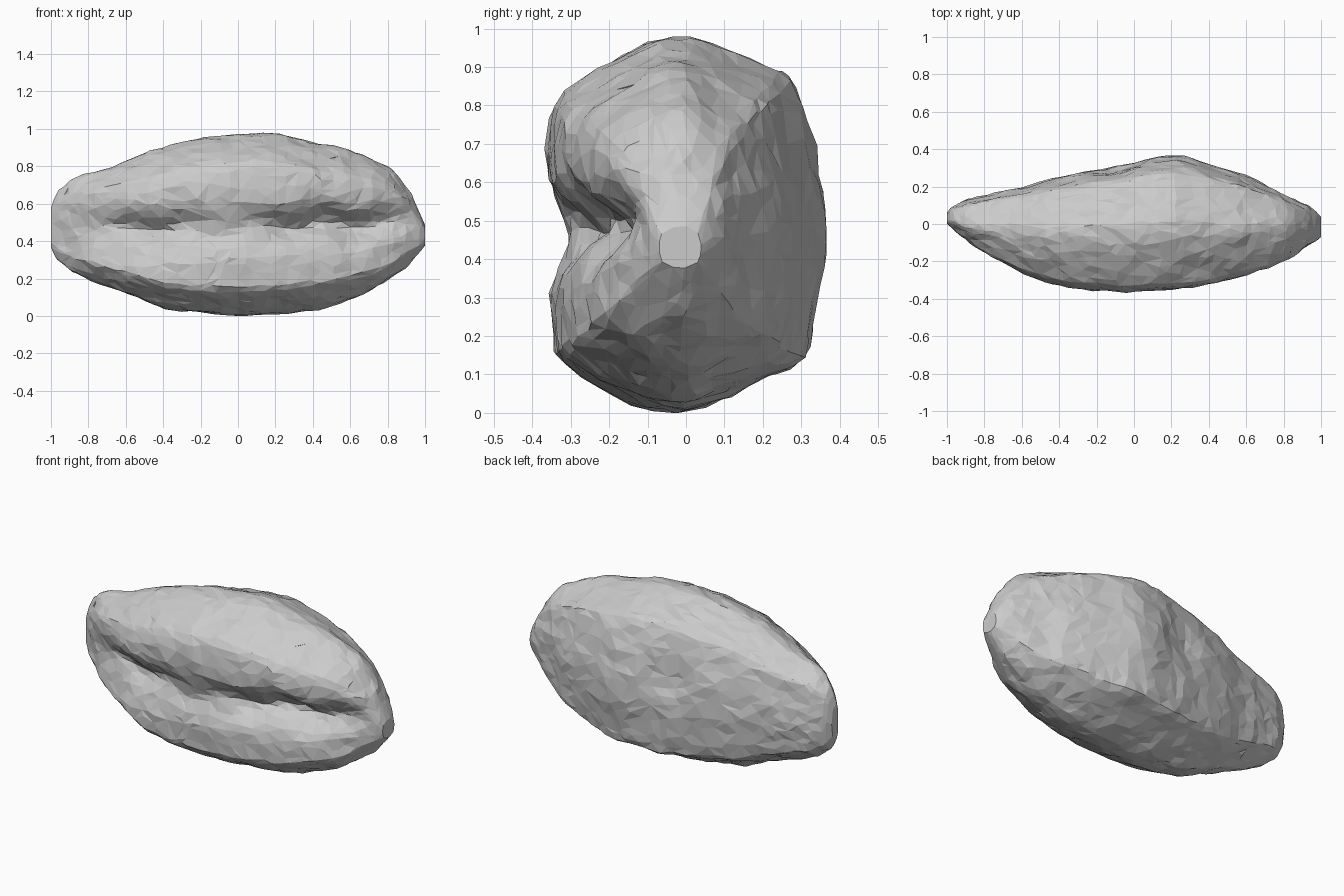
import bpy, bmesh, math
from mathutils import Vector, noise

if "Cube" in bpy.data.objects:
    bpy.data.objects.remove(bpy.data.objects["Cube"])

# Outline curves along the length: (x, value)
TOP = [(-1, .58), (-.98, .65), (-.94, .73), (-.7, .79), (-.4, .91), (-.2, .955), (0, .975), (.15, .985),
       (.3, .96), (.6, .885), (.8, .805), (.9, .71), (.96, .59), (1, .49)]
BOTTOM = [(-1, .37), (-.95, .26), (-.8, .2), (-.6, .13), (-.4, .04), (-.2, .015), (0, .005), (.2, .015),
          (.45, .04), (.7, .125), (.85, .22), (.95, .32), (1, .38)]
BACK = [(-1, .06), (-.96, .115), (-.6, .2), (-.4, .255), (-.2, .30), (0, .345), (.2, .372), (.3, .36),
        (.4, .325), (.6, .26), (.7, .21), (.8, .16), (.95, .09), (1, .04)]
FRONT = [(-1, .0), (-.94, -.06), (-.8, -.165), (-.6, -.27), (-.4, -.34), (-.2, -.36), (0, -.368),
         (.3, -.35), (.6, -.28), (.8, -.22), (.95, -.125), (1, -.07)]
# Depth of the front slit: two deep stretches with a shallow bridge
SLIT = [(-.8, 0), (-.65, .03), (-.5, .06), (-.35, .06), (-.2, .015), (0, .0), (.15, .045), (.3, .08),
        (.6, .09), (.8, .05), (.9, .01), (.97, 0)]
# Cross-section outline in unit coordinates (depth, height)
SECTION = [(1, 0), (.97, .22), (.9, .45), (.83, .65), (.78, .77), (.68, .82), (.35, .92), (.05, 1), (-.15, 1),
           (-.34, .95), (-.6, .84), (-.93, .67), (-.99, .5), (-1, .3), (-1, 0), (-.99, -.35), (-.95, -.52),
           (-.94, -.7), (-.7, -.83), (-.33, -.98), (.05, -1), (.2, -.96), (.5, -.86), (.85, -.74),
           (.9, -.55), (.96, -.3), (1, 0)]
RINGS, SIDES = 64, 80


def lerp_curve(curve, x):
    x = max(curve[0][0], min(curve[-1][0], x))
    for (a, va), (b, vb) in zip(curve, curve[1:]):
        if x <= b:
            return va + (vb - va) * (x - a) / (b - a)
    return curve[-1][1]


def sample(curve, x):
    h = min(.07, 1 - abs(x))                        # softened corners
    return sum(lerp_curve(curve, x + h * t) for t in (-1, -.5, 0, .5, 1)) / 5


def bump(v, centre, width):
    return math.exp(-((v - centre) / width) ** 2)


def even_section():
    pts = [Vector(p) for p in SECTION]
    lengths = [(b - a).length for a, b in zip(pts, pts[1:])]
    total, out = sum(lengths), []
    for k in range(SIDES):
        d, i = total * k / SIDES, 0
        while d > lengths[i]:
            d -= lengths[i]
            i += 1
        out.append(pts[i].lerp(pts[i + 1], d / lengths[i]))
    return [(out[k - 1] + out[k] * 4 + out[(k + 1) % SIDES]) / 6 for k in range(SIDES)]


UNIT = even_section()


def ring_points(x):
    top, bottom, back, front = (sample(c, x) for c in (TOP, BOTTOM, BACK, FRONT))
    yc, zc = (back + front) * .3, (top + bottom) / 2
    fade = 1 - abs(x) ** 5
    points = []
    for q in UNIT:
        u, v = q.lerp(q.normalized(), (1 - fade) * .4)   # rounder towards the ends
        y = yc + u * ((back - yc) if u > 0 else (yc - front))
        z = zc + v * (top - bottom) / 2
        if u < 0:                                   # front slit and its soft valley
            zs = .485 + .02 * x + .02 * math.sin(x * 17)
            y += sample(SLIT, x) * bump(z, zs, .065) + .055 * fade * bump(z, .455 + .02 * x, .12)
        else:                                       # shallow hollow in the back
            y -= .035 * bump(x, -.08, .14) * bump(z, .6, .17)
        p = Vector((x, y, z))
        w = noise.noise_vector(p * 8) * .012 + noise.noise_vector(p * 20) * .008
        points.append(p + w * min(1, fade * 3))
    return points


# Seed body: lofted rings with capped ends
bm = bmesh.new()
rings = []
for i in range(RINGS + 1):
    x = math.sin((i / RINGS - .5) * math.pi * .9) / math.sin(.45 * math.pi)
    rings.append([bm.verts.new(p) for p in ring_points(x)])
for r0, r1 in zip(rings, rings[1:]):
    for k in range(SIDES):
        j = (k + 1) % SIDES
        bm.faces.new((r0[k], r0[j], r1[j], r1[k]))
for r in (rings[0], rings[-1]):
    bm.faces.new(r)
bmesh.ops.recalc_face_normals(bm, faces=bm.faces)
bmesh.ops.triangulate(bm, faces=bm.faces)
low = min(v.co.z for v in bm.verts)
bmesh.ops.translate(bm, verts=bm.verts, vec=(0, 0, -low))

mesh = bpy.data.meshes.new("seed_body")
bm.to_mesh(mesh)
bm.free()
body = bpy.data.objects.new("seed_body", mesh)
bpy.context.collection.objects.link(body)

# Irregular flat facets
facets = body.modifiers.new("facets", 'DECIMATE')
facets.ratio = .28
